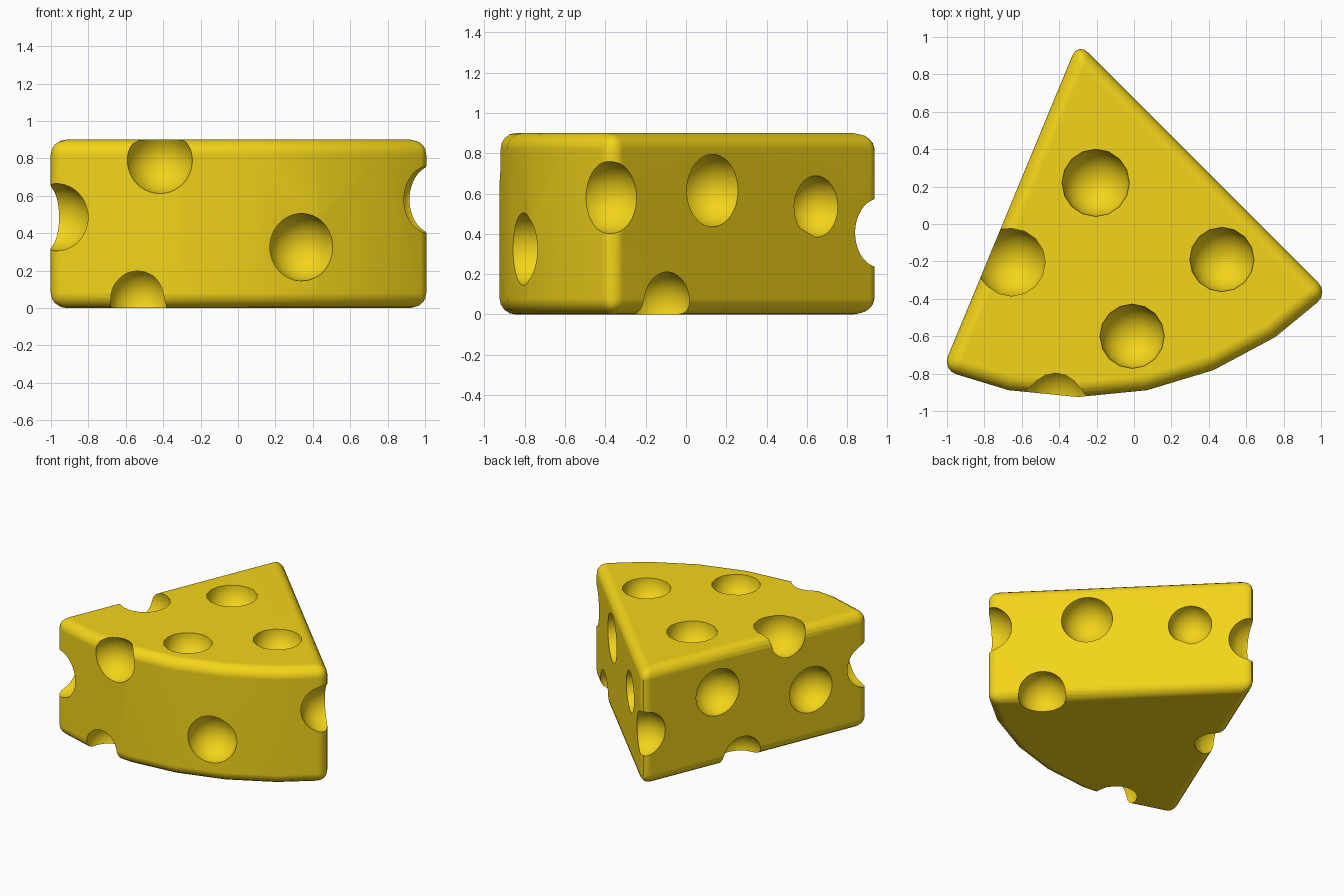
import bpy, bmesh, math
from mathutils import Matrix, Vector

if "Cube" in bpy.data.objects:
    bpy.data.objects.remove(bpy.data.objects["Cube"])

APEX, RADIUS, HEIGHT = Vector((-0.30, 0.972, 0)), 1.897, 0.9

# wedge: slice of a 32-sided cylinder, from 247.5 to 315 degrees
bm = bmesh.new()
outline = [APEX]
for i in range(22, 29):
    a = i * math.tau / 32
    outline.append(APEX + RADIUS * Vector((math.cos(a), math.sin(a), 0)))
base = bm.faces.new([bm.verts.new(p) for p in outline])
top = bmesh.ops.extrude_face_region(bm, geom=[base])
bmesh.ops.translate(bm, vec=(0, 0, HEIGHT),
                    verts=[v for v in top["geom"] if isinstance(v, bmesh.types.BMVert)])
bmesh.ops.recalc_face_normals(bm, faces=bm.faces)
mesh = bpy.data.meshes.new("cheese_wedge")
bm.to_mesh(mesh)
bm.free()
cheese = bpy.data.objects.new("cheese_wedge", mesh)
bpy.context.collection.objects.link(cheese)

mat = bpy.data.materials.new("cheese_yellow")
mat.diffuse_color = (0.90, 0.66, 0.01, 1)
mat.use_nodes = True
mat.node_tree.nodes["Principled BSDF"].inputs["Base Color"].default_value = mat.diffuse_color
mesh.materials.append(mat)

# holes: x, y, z, radius
holes = [
    (-0.205, 0.22, 0.90, 0.18), (-0.655, -0.205, 0.85, 0.187),   # top
    (0.47, -0.19, 0.90, 0.172), (-0.01, -0.60, 0.90, 0.172),
    (-0.42, -0.94, 0.79, 0.18), (0.34, -0.805, 0.325, 0.18),     # curved front
    (-0.53, -0.83, 0.055, 0.16),
    (-0.97, -0.79, 0.485, 0.18), (1.025, -0.385, 0.58, 0.18),    # corners
    (-0.30, 0.94, 0.405, 0.17),
    (0.54, 0.13, 0.615, 0.18), (0.027, 0.645, 0.535, 0.153),     # right side
    (0.74, -0.12, 0.045, 0.17),
    (-0.542, 0.386, 0.584, 0.18), (-0.839, -0.33, 0.41, 0.177),  # left side
    (-0.60, 0.19, 0.03, 0.162),
]
bm = bmesh.new()
for x, y, z, r in holes:
    bmesh.ops.create_uvsphere(bm, u_segments=16, v_segments=24, radius=r,
                              matrix=Matrix.Translation((x, y, z)))
cut_mesh = bpy.data.meshes.new("hole_cutter")
bm.to_mesh(cut_mesh)
bm.free()
cut_mesh.materials.append(mat)
cutter = bpy.data.objects.new("hole_cutter", cut_mesh)
bpy.context.collection.objects.link(cutter)
cutter.hide_render = True

# rounded edges, then the holes
bev = cheese.modifiers.new("round_edges", 'BEVEL')
bev.width, bev.segments = 0.08, 4
bev.limit_method, bev.angle_limit = 'ANGLE', math.radians(30)
cut = cheese.modifiers.new("cut_holes", 'BOOLEAN')
cut.operation, cut.solver, cut.object = 'DIFFERENCE', 'EXACT', cutter

bpy.context.view_layer.objects.active = cheese
cheese.select_set(True)
for name in ("round_edges", "cut_holes"):
    bpy.ops.object.modifier_apply(modifier=name)
bpy.data.objects.remove(cutter)

# smooth shading with crisp hole rims
bpy.ops.object.shade_smooth_by_angle(angle=math.radians(32))
wn = cheese.modifiers.new("flat_sides", 'WEIGHTED_NORMAL')
wn.keep_sharp = True
